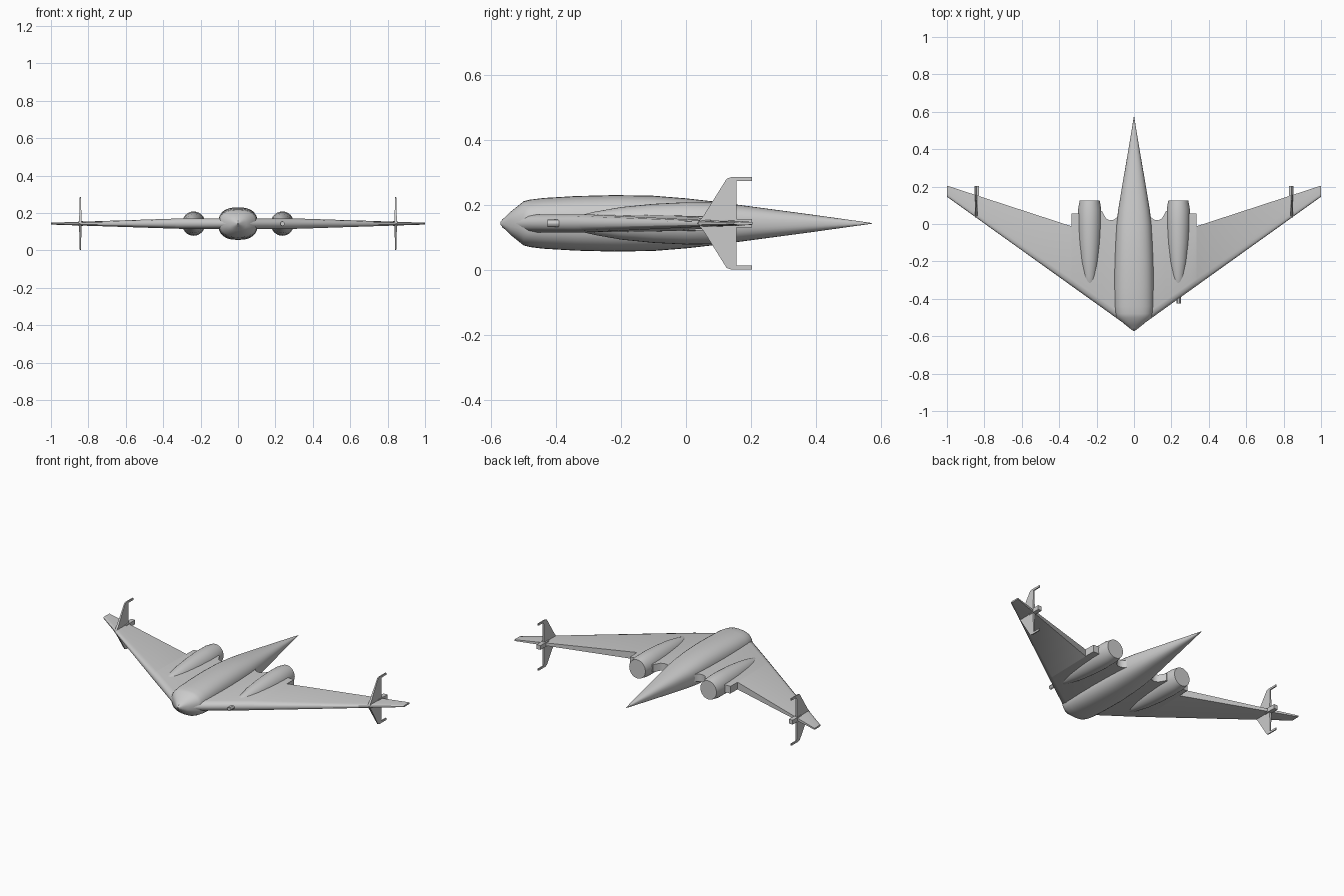
import bpy, bmesh, math

if "Cube" in bpy.data.objects:
    bpy.data.objects.remove(bpy.data.objects["Cube"])

ZC = 0.143  # height of the centre plane

grey = bpy.data.materials.new("light_grey")
grey.diffuse_color = (0.6, 0.6, 0.6, 1)
grey.use_nodes = True
grey.node_tree.nodes["Principled BSDF"].inputs["Base Color"].default_value = grey.diffuse_color


def finish(name, bm, angle=30, mirror=False):
    bmesh.ops.recalc_face_normals(bm, faces=bm.faces)
    me = bpy.data.meshes.new(name)
    bm.to_mesh(me)
    bm.free()
    ob = bpy.data.objects.new(name, me)
    bpy.context.collection.objects.link(ob)
    me.materials.append(grey)
    bpy.ops.object.select_all(action='DESELECT')
    ob.select_set(True)
    bpy.context.view_layer.objects.active = ob
    bpy.ops.object.shade_smooth_by_angle(angle=math.radians(angle))
    if mirror:
        ob.modifiers.new("mirror", 'MIRROR')
    return ob


def loft(rings):
    """Skin a list of closed point rings and cap both ends."""
    bm = bmesh.new()
    vs = [[bm.verts.new(p) for p in r] for r in rings]
    n = len(vs[0])
    for a, b in zip(vs, vs[1:]):
        for i in range(n):
            j = (i + 1) % n
            bm.faces.new((a[i], a[j], b[j], b[i]))
    bm.faces.new(vs[0])
    bm.faces.new(vs[-1])
    return bm


def oval(x, y, w, h, power=2.0, n=32):
    """Superellipse ring across the y axis."""
    pts = []
    for i in range(n):
        a = 2 * math.pi * i / n
        c, s = math.cos(a), math.sin(a)
        pts.append((x + w * math.copysign(abs(c) ** (2 / power), c), y,
                    ZC + h * math.copysign(abs(s) ** (2 / power), s)))
    return pts


def box(name, x0, x1, y0, y1, z0, z1, mirror=True):
    ring = lambda y: [(x0, y, z0), (x1, y, z0), (x1, y, z1), (x0, y, z1)]
    finish(name, loft([ring(y0), ring(y1)]), mirror=mirror)


# Fuselage: blunt wedge nose, long pointed tail (y, half width, half height)
body = [(-0.572, 0.004, 0.004), (-0.54, 0.045, 0.036), (-0.5, 0.093, 0.068),
        (-0.48, 0.1, 0.073), (-0.44, 0.105, 0.078), (-0.34, 0.106, 0.084),
        (-0.22, 0.105, 0.087), (-0.1, 0.1, 0.085), (0, 0.094, 0.077),
        (0.08, 0.084, 0.068), (0.2, 0.064, 0.052), (0.38, 0.033, 0.028),
        (0.573, 0.001, 0.001)]
finish("fuselage", loft([oval(0, y, w, h, 2.5) for y, w, h in body]), 35)


# Wing: swept panels with rounded leading edge and blunt trailing edge
def wing_ring(x, te):
    le = -0.57 + 0.716 * x
    t = 0.028 if x < 0.3 else 0.028 - 0.023 * (x - 0.3) / 0.7
    k = 0.4 + 0.6 * (1 - x)
    top = [(le + 0.004 * k, 0.45 * t), (le + 0.018 * k, 0.8 * t),
           (le + 0.045 * k, t), (te, 0.8 * t)]
    prof = [(le, 0)] + top + [(y, -z) for y, z in reversed(top)]
    return [(x, y, ZC + z) for y, z in prof]


stations = [(0, 0.07), (0.08, 0.06), (0.092, 0.034), (0.11, 0.022),
            (0.13, 0.02), (0.15, 0.03), (0.172, 0.07), (0.295, 0.055),
            (0.334, 0.055), (0.335, -0.012), (1.0, 0.205)]
finish("wing", loft([wing_ring(x, te) for x, te in stations]), 35, True)

# Engine nacelles: tapered front, flat rear (y, radius)
pod = [(-0.36, 0.008), (-0.33, 0.024), (-0.28, 0.036), (-0.2, 0.05),
       (-0.1, 0.06), (0, 0.065), (0.08, 0.064), (0.125, 0.056)]
finish("engine_nacelle", loft([oval(0.237, y, r * 0.96, r) for y, r in pod]), 35, True)

# Wingtip fins, above and below the wing (y, distance from centre plane)
outline = [(0.035, 0), (0.055, 0.025), (0.125, 0.137), (0.138, 0.142),
           (0.203, 0.142), (0.203, 0.13), (0.155, 0.13), (0.155, 0)]
for side, label in ((1, "upper"), (-1, "lower")):
    half = lambda d: 0.003 + 0.004 * (1 - d / 0.142)
    rings = [[(0.843 + s * half(d), y, ZC + side * d) for y, d in outline]
             for s in (-1, 1)]
    finish(label + "_fin", loft(rings), mirror=True)
box("fin_tail_fairing", 0.828, 0.853, 0.12, 0.203, ZC - 0.013, ZC + 0.013)

# Small probe on one leading edge only
finish("wing_probe", loft([oval(0.238, y, 0.012, 0.012, n=12)
                           for y in (-0.426, -0.36)]))
